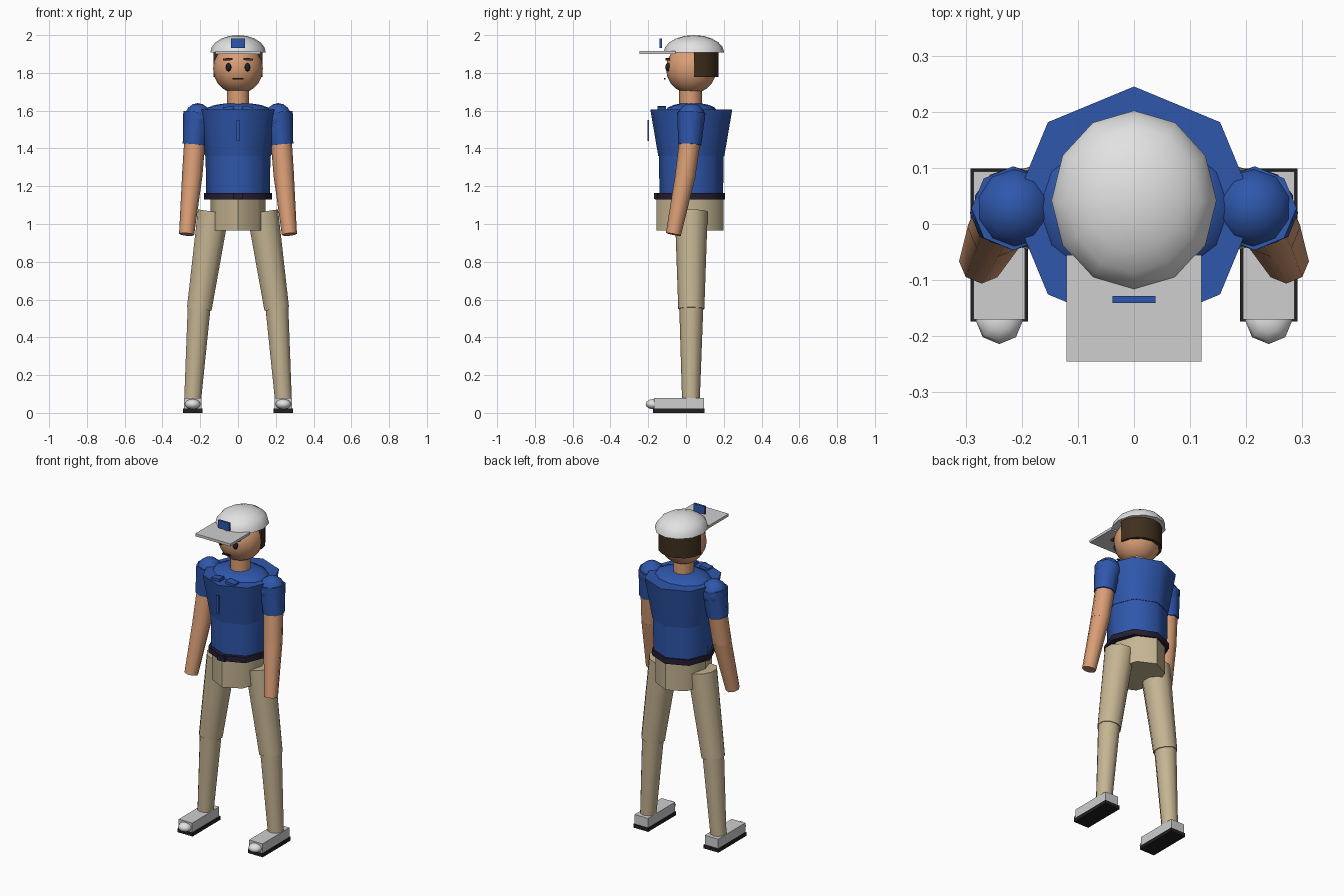
import bpy, bmesh, math
from mathutils import Vector, Matrix

if "Cube" in bpy.data.objects:
    bpy.data.objects.remove(bpy.data.objects["Cube"])


def material(name, rgb):
    m = bpy.data.materials.new(name)
    m.diffuse_color = (*rgb, 1)
    m.use_nodes = True
    m.node_tree.nodes["Principled BSDF"].inputs["Base Color"].default_value = m.diffuse_color
    return m


BLUE = material("shirt blue", (0.028, 0.095, 0.41))
SKIN = material("skin", (0.70, 0.34, 0.18))
KHAKI = material("khaki", (0.56, 0.46, 0.29))
WHITE = material("cap white", (0.76, 0.76, 0.76))
GREY = material("light grey", (0.62, 0.62, 0.62))
SOLE = material("sole black", (0.015, 0.015, 0.016))
BELT = material("belt navy", (0.018, 0.013, 0.035))
HAIR = material("hair brown", (0.050, 0.028, 0.012))
CY = 0.028   # depth of the body axis


def finish(name, bm, mat, angle=52):
    bmesh.ops.recalc_face_normals(bm, faces=bm.faces)
    me = bpy.data.meshes.new(name)
    bm.to_mesh(me)
    bm.free()
    me.materials.append(mat)
    me.polygons.foreach_set("use_smooth", [True] * len(me.polygons))
    me.set_sharp_from_angle(angle=math.radians(angle))
    ob = bpy.data.objects.new(name, me)
    bpy.context.collection.objects.link(ob)
    return ob


def box(name, lo, hi, mat, tilt=0):
    bm = bmesh.new()
    bmesh.ops.create_cube(bm, size=1)
    lo, hi = Vector(lo), Vector(hi)
    mtx = (Matrix.Translation((lo + hi) / 2) @ Matrix.Rotation(tilt, 4, 'Y')
           @ Matrix.Diagonal((*(hi - lo), 1)))
    bm.transform(mtx)
    return finish(name, bm, mat, 30)


def tube(name, p, q, r1, r2, mat, seg=8, sx=1):
    """Tapered cylinder from p to q."""
    p, q = Vector(p), Vector(q)
    bm = bmesh.new()
    bmesh.ops.create_cone(bm, cap_ends=True, segments=seg, radius1=r1,
                          radius2=r2, depth=(q - p).length)
    rot = Vector((0, 0, 1)).rotation_difference(q - p).to_matrix().to_4x4()
    bm.transform(Matrix.Translation((p + q) / 2) @ rot @ Matrix.Diagonal((sx, 1, 1, 1)))
    return finish(name, bm, mat)


def ball(name, c, r, mat, seg=12, rings=8, half=False):
    """Ellipsoid, or its closed upper half."""
    bm = bmesh.new()
    bmesh.ops.create_uvsphere(bm, u_segments=seg, v_segments=rings, radius=1)
    if half:
        cut = bmesh.ops.bisect_plane(bm, geom=bm.verts[:] + bm.edges[:] + bm.faces[:],
                                     plane_co=(0, 0, 0), plane_no=(0, 0, -1),
                                     clear_outer=True, dist=1e-4)
        bmesh.ops.holes_fill(bm, edges=[e for e in bm.edges if e.is_boundary])
    bm.transform(Matrix.Translation(c) @ Matrix.Diagonal((*r, 1)))
    return finish(name, bm, mat)


# Torso, shoulders and collar
tube("shirt_lower", (0, CY, 1.155), (0, CY, 1.365), 0.168, 0.172, BLUE)
tube("shirt_upper", (0, CY, 1.36), (0, CY, 1.607), 0.175, 0.217, BLUE)
ball("shoulder_yoke", (0, CY, 1.60), (0.175, 0.135, 0.042), BLUE, 12, 8)
box("placket", (-0.009, -0.203, 1.44), (0.009, -0.195, 1.55), BLUE)

# Belt and hips
tube("belt", (0, 0.022, 1.13), (0, 0.022, 1.165), 0.185, 0.185, BELT, 8, 0.97)
box("buckle", (-0.025, -0.169, 1.132), (0.025, -0.150, 1.163), BELT)
tube("hips", (0, 0.022, 0.965), (0, 0.022, 1.132), 0.177, 0.177, KHAKI, 8, 0.83)

# Limbs, shoes and paired face details
for s, side in ((-1, "left"), (1, "right")):
    box("collar_" + side, (s * 0.05 - 0.03, -0.15, 1.605),
        (s * 0.05 + 0.03, -0.105, 1.622), BLUE, s * 0.12)
    # arm
    ball("shoulder_" + side, (s * 0.213, CY, 1.562), (0.074, 0.074, 0.078), BLUE, 10, 8)
    tube("sleeve_" + side, (s * 0.232, 0.02, 1.42), (s * 0.215, CY, 1.59),
         0.061, 0.075, BLUE)
    tube("upper_arm_" + side, (s * 0.243, -0.005, 1.25), (s * 0.228, 0.022, 1.45),
         0.054, 0.056, SKIN)
    tube("forearm_" + side, (s * 0.272, -0.067, 0.945), (s * 0.242, -0.003, 1.26),
         0.040, 0.054, SKIN)
    # leg
    tube("thigh_" + side, (s * 0.205, 0.028, 0.55), (s * 0.130, 0.028, 1.065),
         0.069, 0.087, KHAKI, 10)
    tube("shin_" + side, (s * 0.240, 0.026, 0.07), (s * 0.205, 0.028, 0.57),
         0.047, 0.064, KHAKI, 10)
    # shoe
    box("sole_" + side, (s * 0.24 - 0.051, -0.174, 0), (s * 0.24 + 0.051, 0.099, 0.022), SOLE)
    box("shoe_" + side, (s * 0.24 - 0.046, -0.170, 0.022), (s * 0.24 + 0.046, 0.094, 0.080), GREY)
    ball("toe_" + side, (s * 0.24, -0.172, 0.046), (0.042, 0.042, 0.027), WHITE, 8, 6)
    # eye and brow
    ball("eye_" + side, (s * 0.050, -0.096, 1.830), (0.015, 0.014, 0.022), SOLE, 8, 6)
    box("brow_" + side, (s * 0.055 - 0.025, -0.108, 1.866),
        (s * 0.055 + 0.025, -0.085, 1.878), HAIR, s * 0.06)

# Head and mouth
tube("neck", (0, 0.024, 1.62), (0, 0.024, 1.72), 0.06, 0.06, SKIN, 10)
ball("head", (0, CY, 1.823), (0.132, 0.134, 0.134), SKIN, 12, 10)
box("mouth", (-0.028, -0.117, 1.764), (0.028, -0.108, 1.772), SOLE)

# Hair: half-round block wrapped on the back of the head
bm = bmesh.new()
for t in range(9):
    a = math.pi * t / 8
    bm.verts.new((0.131 * math.cos(a), 0.042 + 0.130 * math.sin(a), 1.778))
base = bm.faces.new(bm.verts[:])
up = bmesh.ops.extrude_face_region(bm, geom=[base])
bmesh.ops.translate(bm, vec=(0, 0, 0.135),
                    verts=[v for v in up["geom"] if isinstance(v, bmesh.types.BMVert)])
finish("hair", bm, HAIR)

# Cap with brim and badge
ball("cap_crown", (0, 0.042, 1.908), (0.147, 0.160, 0.092), WHITE, 12, 10, True)
box("cap_brim", (-0.12, -0.245, 1.900), (0.12, -0.055, 1.916), GREY)
box("cap_badge", (-0.038, -0.141, 1.933), (0.038, -0.128, 1.982), BLUE)
